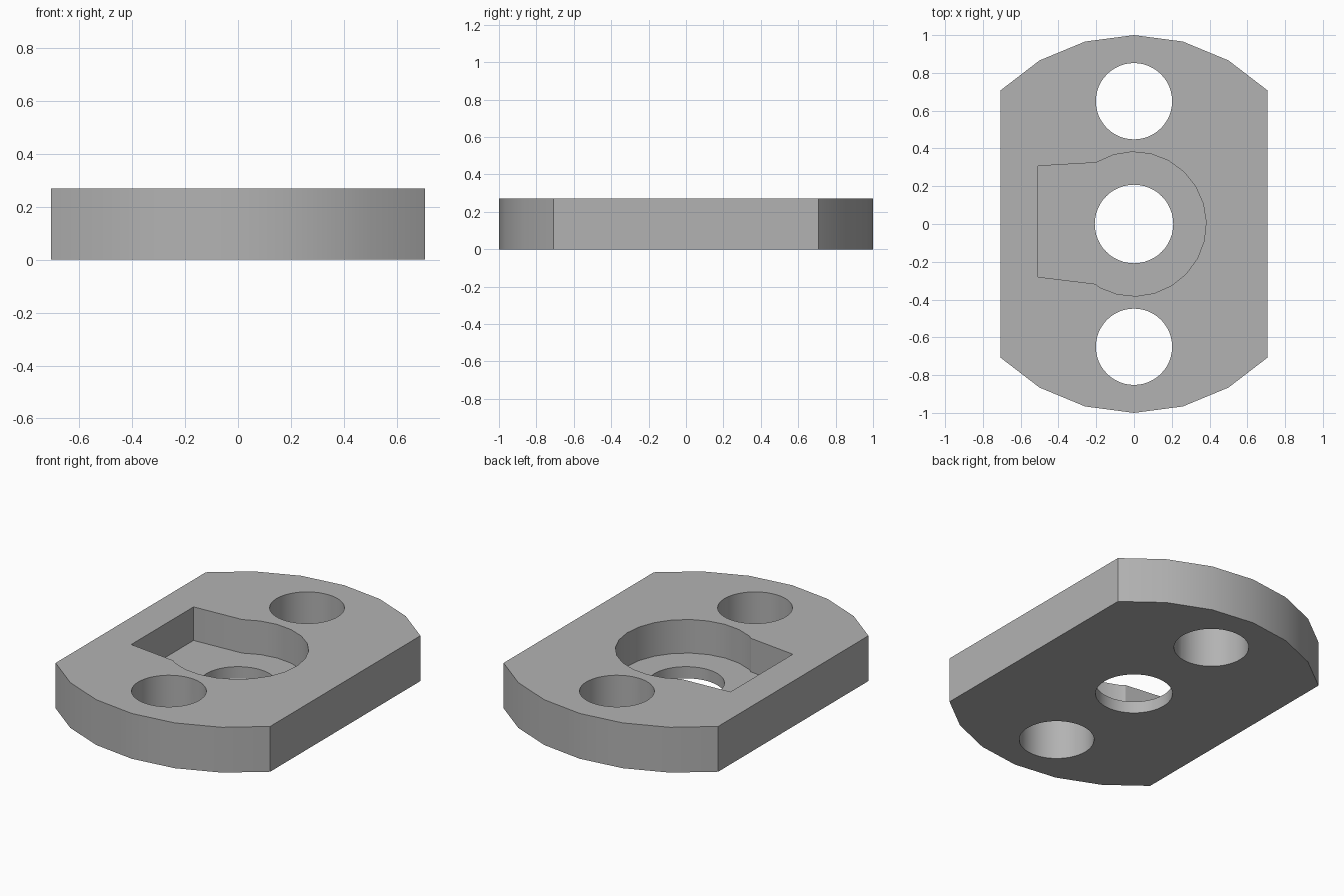
import bpy
import bmesh
from math import sin, cos, radians

HEIGHT = 0.27
POCKET_FLOOR = 0.07

if "Cube" in bpy.data.objects:
    bpy.data.objects.remove(bpy.data.objects["Cube"], do_unlink=True)

grey = bpy.data.materials.new("plain grey")
grey.use_nodes = True
colour = (0.45, 0.45, 0.45, 1)
grey.diffuse_color = colour
grey.node_tree.nodes["Principled BSDF"].inputs["Base Color"].default_value = colour


def arc(radius, start, step, count, cy=0):
    """Points along an arc, angles in degrees."""
    angles = [radians(start + step * i) for i in range(count)]
    return [(radius * cos(a), cy + radius * sin(a)) for a in angles]


def prism(name, outline, bottom, top):
    """Extrude a closed outline between two heights."""
    bm = bmesh.new()
    base = bm.faces.new([bm.verts.new((x, y, bottom)) for x, y in outline])
    result = bmesh.ops.extrude_face_region(bm, geom=[base])
    raised = [v for v in result["geom"] if isinstance(v, bmesh.types.BMVert)]
    bmesh.ops.translate(bm, vec=(0, 0, top - bottom), verts=raised)
    bmesh.ops.recalc_face_normals(bm, faces=bm.faces)
    mesh = bpy.data.meshes.new(name)
    bm.to_mesh(mesh)
    bm.free()
    mesh.materials.append(grey)
    obj = bpy.data.objects.new(name, mesh)
    bpy.context.collection.objects.link(obj)
    return obj


# Plate: a coarse disc with two flat sides
plate = prism("mounting_plate", arc(1, 45, 15, 7) + arc(1, 225, 15, 7), 0, HEIGHT)

# Keyhole pocket: round recess with a squared, slightly tapered end
pocket = (arc(0.382, -118.5, 15, 16)
          + [(-0.2, 0.325), (-0.508, 0.307), (-0.508, -0.28), (-0.205, -0.317)])
cutters = [prism("pocket_cutter", pocket, POCKET_FLOOR, HEIGHT + 0.1)]

# Through holes: centre bore and two bolt holes
for name, radius, y in (("bore", 0.208, 0), ("front_hole", 0.202, -0.65),
                        ("back_hole", 0.202, 0.65)):
    cutters.append(prism(name + "_cutter", arc(radius, 0, 7.5, 48, y), -0.1, HEIGHT + 0.1))

# Cut everything from the plate
bpy.ops.object.select_all(action="DESELECT")
bpy.context.view_layer.objects.active = plate
plate.select_set(True)
for cutter in cutters:
    cutter.hide_render = True
    cut = plate.modifiers.new(cutter.name, "BOOLEAN")
    cut.operation = "DIFFERENCE"
    cut.solver = "EXACT"
    cut.object = cutter
    bpy.ops.object.modifier_apply(modifier=cut.name)
    bpy.data.objects.remove(cutter, do_unlink=True)

bpy.ops.object.shade_smooth_by_angle(angle=radians(30))
